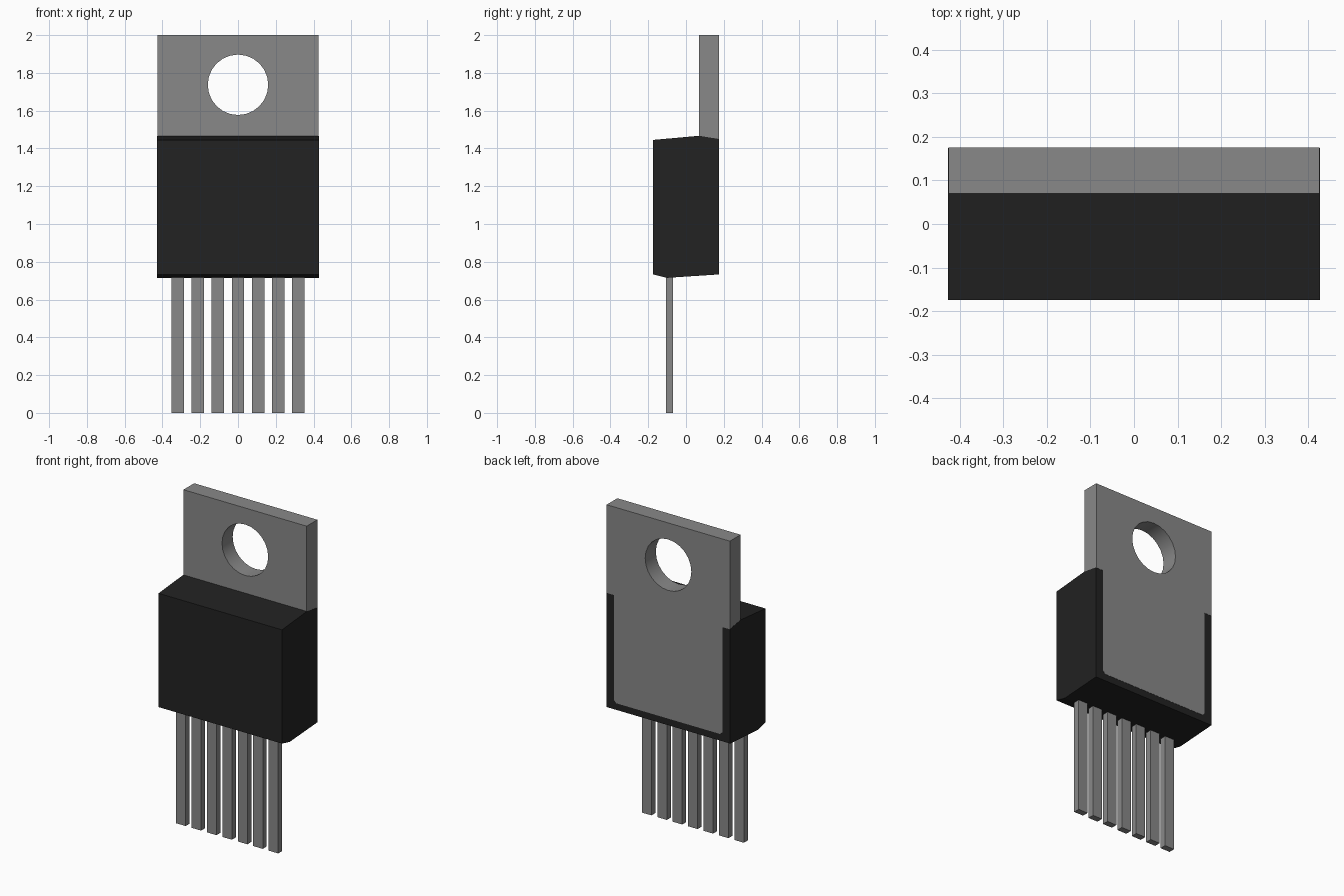
import bpy, bmesh, math
from mathutils import Vector

cube = bpy.data.objects.get("Cube")
if cube:
    bpy.data.objects.remove(cube, do_unlink=True)


def make_material(name, rgb, metallic=0.0):
    mat = bpy.data.materials.new(name)
    mat.use_nodes = True
    mat.diffuse_color = (*rgb, 1)
    mat.node_tree.nodes["Principled BSDF"].inputs["Base Color"].default_value = (*rgb, 1)
    return mat


metal = make_material("grey metal", (0.25, 0.25, 0.25))
plastic = make_material("black plastic", (0.016, 0.016, 0.016))


def extrude_outlines(name, loops, depth, mat):
    """Fill closed 3D outlines (later ones are holes) and extrude along depth."""
    bm = bmesh.new()
    edges = []
    for pts in loops:
        vs = [bm.verts.new(p) for p in pts]
        edges += [bm.edges.new((vs[i - 1], vs[i])) for i in range(len(vs))]
    if len(loops) == 1:
        faces = [bm.faces.new(vs)]
    else:
        filled = bmesh.ops.triangle_fill(bm, edges=edges, use_beauty=True)
        faces = [g for g in filled["geom"] if isinstance(g, bmesh.types.BMFace)]
    ext = bmesh.ops.extrude_face_region(bm, geom=faces, use_keep_orig=True)
    top = [g for g in ext["geom"] if isinstance(g, bmesh.types.BMVert)]
    bmesh.ops.translate(bm, verts=top, vec=Vector(depth))
    bmesh.ops.recalc_face_normals(bm, faces=bm.faces[:])
    mesh = bpy.data.meshes.new(name)
    bm.to_mesh(mesh)
    bm.free()
    mesh.materials.append(mat)
    obj = bpy.data.objects.new(name, mesh)
    bpy.context.collection.objects.link(obj)
    return obj


# Moulded body: side profile (y, z) extruded across the width
profile = [(-0.175, 0.733), (-0.1, 0.715), (0.174, 0.733),
           (0.174, 1.45), (0.07, 1.467), (-0.175, 1.445)]
extrude_outlines("body", [[(-0.4275, y, z) for y, z in profile]], (0.855, 0, 0), plastic)

# Metal tab: wide above the body, narrower where it is set into the back
half = [(0.36, 0.775), (0.375, 0.79), (0.375, 1.448), (0.4265, 1.448), (0.4265, 2.0)]
outline = half + [(-x, z) for x, z in reversed(half)]
SIDES = 24
hole = [(0.16 * math.cos(2 * math.pi * i / SIDES),
         1.737 + 0.16 * math.sin(2 * math.pi * i / SIDES)) for i in range(SIDES)]
tab = extrude_outlines("mounting_tab",
                       [[(x, 0.07, z) for x, z in loop] for loop in (outline, hole)],
                       (0, 0.1055, 0), metal)
bpy.context.view_layer.objects.active = tab
tab.select_set(True)
bpy.ops.object.shade_smooth_by_angle(angle=math.radians(30))
tab.select_set(False)

# Seven straight leads
for i in range(7):
    x = (i - 3) * 0.1067
    a, b, y = x - 0.033, x + 0.033, -0.107
    extrude_outlines(f"lead_{i + 1}",
                     [[(a, y, 0), (b, y, 0), (b, y, 0.74), (a, y, 0.74)]],
                     (0, 0.039, 0), metal)
